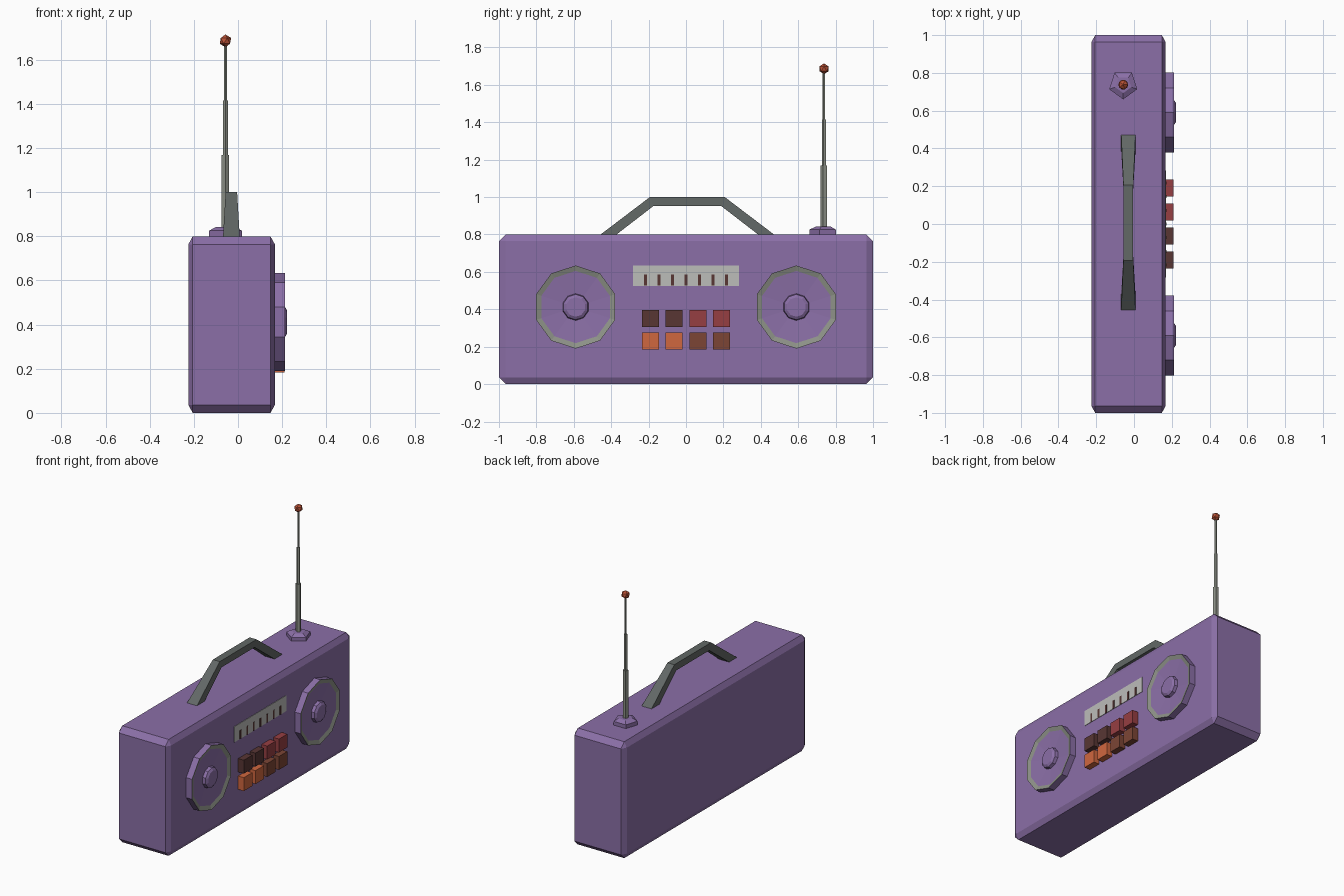
import bpy, bmesh, math
from mathutils import Vector

if "Cube" in bpy.data.objects:
    bpy.data.objects.remove(bpy.data.objects["Cube"])


def mat(name, r, g, b):
    m = bpy.data.materials.new(name)
    lin = [c / 12.92 if c <= 0.04045 else ((c + 0.055) / 1.055) ** 2.4
           for c in (r / 255, g / 255, b / 255)]
    m.diffuse_color = (*lin, 1)
    m.use_nodes = True
    m.node_tree.nodes["Principled BSDF"].inputs["Base Color"].default_value = m.diffuse_color
    return m


PURPLE = mat("purple", 139, 111, 167)
METAL = mat("metal grey", 142, 146, 136)
PANEL = mat("pale grey", 188, 189, 186)
HANDLE = mat("dark grey", 98, 104, 102)
DARK = mat("dark brown", 88, 54, 52)
RED = mat("red", 150, 62, 66)
ORANGE = mat("orange", 208, 103, 63)
BROWN = mat("brown", 124, 69, 53)
TIP = mat("rust red", 186, 82, 54)


def finish(name, bm, *mats):
    bmesh.ops.recalc_face_normals(bm, faces=bm.faces)
    me = bpy.data.meshes.new(name)
    bm.to_mesh(me)
    bm.free()
    for m in mats:
        me.materials.append(m)
    ob = bpy.data.objects.new(name, me)
    bpy.context.collection.objects.link(ob)
    return ob


def box(name, x, y, z, m, bevel=0, pre=(1, 1, 1)):
    """Box from ranges; 'pre' stretches the bevel differently per axis."""
    bm = bmesh.new()
    bmesh.ops.create_cube(bm, size=1)
    size = Vector([b - a for a, b in (x, y, z)])
    mid = Vector([(a + b) / 2 for a, b in (x, y, z)])
    bmesh.ops.scale(bm, vec=[s / p for s, p in zip(size, pre)], verts=bm.verts)
    if bevel:
        bmesh.ops.bevel(bm, geom=bm.edges[:], offset=bevel, segments=1,
                        affect='EDGES')
    bmesh.ops.scale(bm, vec=pre, verts=bm.verts)
    bmesh.ops.translate(bm, vec=mid, verts=bm.verts)
    return finish(name, bm, m)


def lathe(name, profile, sides, phase, axis, loc, mats, band_mat=()):
    """Turn (radius, height) points round the x or z axis, capping both ends."""
    bm = bmesh.new()
    rings = []
    for r, h in profile:
        ring = []
        for i in range(sides):
            a = phase + math.tau * i / sides
            c, s = r * math.cos(a), r * math.sin(a)
            ring.append(bm.verts.new((h, c, s) if axis == 'x' else (c, s, h)))
        rings.append(ring)
    for k in range(len(rings) - 1):
        for i in range(sides):
            j = (i + 1) % sides
            f = bm.faces.new((rings[k][i], rings[k][j],
                              rings[k + 1][j], rings[k + 1][i]))
            f.material_index = band_mat[k] if band_mat else 0
    bm.faces.new(rings[0])
    bm.faces.new(rings[-1])
    ob = finish(name, bm, *mats)
    ob.location = loc
    return ob


FRONT = 0.167

# Body with chamfered edges
box("body", (-0.225, FRONT), (-1, 1), (0, 0.8), PURPLE, 0.036, (0.55, 1, 1))

# Speakers: purple side, grey rim, shallow cone and centre cap
for side, y in (("left", -0.59), ("right", 0.59)):
    lathe(side + "_speaker",
          [(0.222, 0.16), (0.222, 0.212), (0.193, 0.202), (0.072, 0.192),
           (0.068, 0.213), (0.052, 0.223)],
          10, math.pi / 2, 'x', (0, y, 0.412), (PURPLE, METAL),
          (0, 1, 0, 0, 0))

# Tuning dial plate with tick marks
box("dial_plate", (FRONT - 0.003, FRONT + 0.003), (-0.283, 0.283),
    (0.525, 0.633), PANEL)
for i in range(7):
    y = (i - 3) * 0.0725
    box("dial_tick", (FRONT, FRONT + 0.005), (y - 0.008, y + 0.008),
        (0.526, 0.585), DARK)

# Two rows of four push buttons
for z, row in ((0.35, (DARK, DARK, RED, RED)),
               (0.23, (ORANGE, ORANGE, BROWN, BROWN))):
    for i, m in enumerate(row):
        y = (i - 1.5) * 0.127
        box("button", (FRONT - 0.01, 0.21), (y - 0.046, y + 0.046),
            (z - 0.046, z + 0.046), m)

# Carry handle: outer and inner path, narrower at the top
bm = bmesh.new()
outer = [(-0.47, 0.795), (-0.2, 1.0), (0.2, 1.0), (0.47, 0.795)]
inner = [(-0.385, 0.795), (-0.18, 0.953), (0.18, 0.953), (0.385, 0.795)]
sections = []
for o, n in zip(outer, inner):
    w = 0.026 if o[1] > 0.9 else 0.038
    sections.append([bm.verts.new((-0.03 + s * w, p[0] + 0.007, p[1]))
                     for p, s in ((o, -1), (o, 1), (n, 1), (n, -1))])
for a, b in zip(sections, sections[1:]):
    for i in range(4):
        j = (i + 1) % 4
        bm.faces.new((a[i], a[j], b[j], b[i]))
bm.faces.new(sections[0])
bm.faces.new(sections[-1])
finish("carry_handle", bm, HANDLE)

# Antenna: pentagonal foot, telescoping rod and ball tip
AX, AY = -0.057, 0.738
lathe("antenna_foot", [(0.078, 0.79), (0.078, 0.826), (0.045, 0.842)],
      5, -math.pi / 2, 'z', (AX, AY, 0), (PURPLE,))
lathe("antenna_rod",
      [(0.018, 0.83), (0.018, 1.168), (0.0115, 1.168), (0.0115, 1.415),
       (0.0075, 1.415), (0.0075, 1.68)],
      5, -math.pi / 2, 'z', (AX, AY, 0), (METAL,))
bm = bmesh.new()
bmesh.ops.create_icosphere(bm, subdivisions=1, radius=0.029)
finish("antenna_tip", bm, TIP).location = (AX, AY, 1.686)
